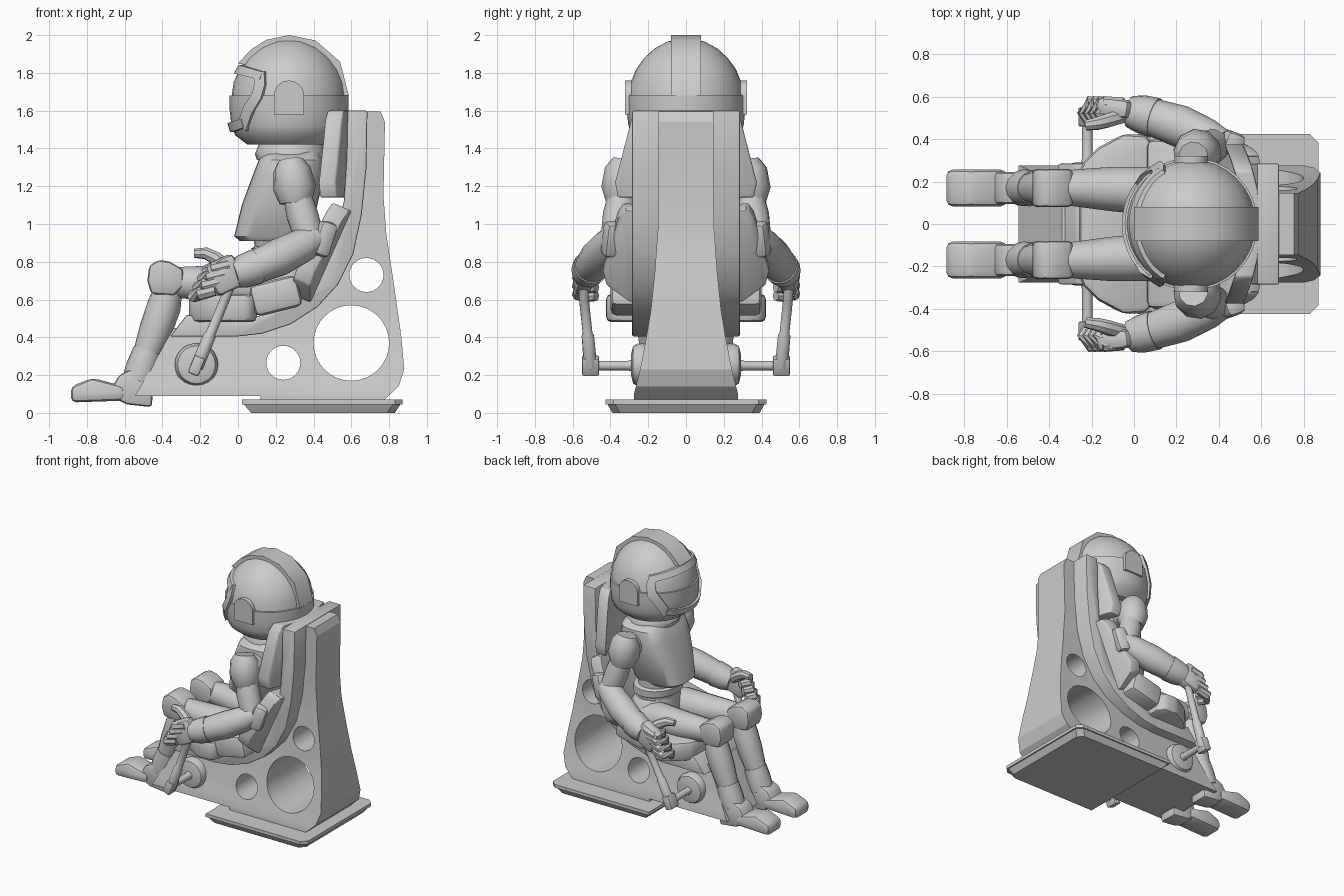
import bpy, bmesh, math
from mathutils import Vector, Matrix

mat = bpy.data.materials.new("light grey")
mat.diffuse_color = (0.6, 0.6, 0.6, 1)


def shade(ob, angle):
    bpy.ops.object.select_all(action='DESELECT')
    ob.select_set(True)
    bpy.context.view_layer.objects.active = ob
    bpy.ops.object.shade_smooth_by_angle(angle=math.radians(angle))


def finish(name, bm, bevel=0.0, angle=35):
    bmesh.ops.recalc_face_normals(bm, faces=bm.faces)
    if bevel:
        edges = [e for e in bm.edges if e.calc_face_angle(0) > 0.5]
        bmesh.ops.bevel(bm, geom=edges, offset=bevel, segments=2, profile=0.5, affect='EDGES', clamp_overlap=True)
    me = bpy.data.meshes.new(name)
    bm.to_mesh(me)
    bm.free()
    me.materials.append(mat)
    ob = bpy.data.objects.new(name, me)
    bpy.context.collection.objects.link(ob)
    shade(ob, angle)
    return ob


def loft(name, rings):
    bm = bmesh.new()
    vs = [[bm.verts.new(p) for p in r] for r in rings]
    n = len(rings[0])
    for a, b in zip(vs, vs[1:]):
        for i in range(n):
            bm.faces.new((a[i], a[(i + 1) % n], b[(i + 1) % n], b[i]))
    bm.faces.new(vs[0])
    bm.faces.new(vs[-1])
    return finish(name, bm)


def limb(name, pts, sides=14):
    """Tube through (x, y, z, radius) points."""
    rings = []
    for i, p in enumerate(pts):
        a, b = Vector(pts[max(i - 1, 0)][:3]), Vector(pts[min(i + 1, len(pts) - 1)][:3])
        d = (b - a).normalized()
        u = d.cross(Vector((0, 0, 1)) if abs(d.y) > 0.8 else Vector((0.13, 1, 0.21))).normalized()
        v = d.cross(u)
        rings.append([Vector(p[:3]) + p[3] * (u * math.cos(t) + v * math.sin(t))
                      for t in (2 * math.pi * k / sides for k in range(sides))])
    return loft(name, rings)


def stack(name, levels, sides=24, power=1.0):
    """Horizontal (super)ellipses (z, centre x, radius x, radius y)."""
    def f(c):
        return math.copysign(abs(c) ** power, c)
    return loft(name, [[(cx + rx * f(math.cos(t)), ry * f(math.sin(t)), z)
                        for t in (2 * math.pi * k / sides for k in range(sides))]
                       for z, cx, rx, ry in levels])


def prism(name, pts, lo, hi, axis='y', bevel=0.0, turn=None, cuts=(), width=None, curl=0):
    place = {'x': lambda p, t: (t, p[0], p[1]), 'y': lambda p, t: (p[0], t, p[1]),
             'z': lambda p, t: (p[0], p[1], t)}[axis]
    bm = bmesh.new()
    a = [bm.verts.new(place(p, lo)) for p in pts]
    b = [bm.verts.new(place(p, hi)) for p in pts]
    n = len(pts)
    for i in range(n):
        bm.faces.new((a[i], a[(i + 1) % n], b[(i + 1) % n], b[i]))
    bm.faces.new(a)
    bm.faces.new(b)
    slices = [((0, 0, z), (0, 0, 1)) for z in cuts]
    if curl:
        slices += [((0, y * 0.08, 0), (0, 1, 0)) for y in range(-4, 5)]
    for co, no in slices:
        bmesh.ops.bisect_plane(bm, geom=bm.verts[:] + bm.edges[:] + bm.faces[:], plane_co=co, plane_no=no)
    for v in bm.verts:
        if width:
            v.co.y *= width(v.co.z)
        v.co.x -= curl * v.co.y ** 2
    if turn:
        bm.transform(turn)
    return finish(name, bm, bevel)


def block(name, c, s, ry=0, bevel=0.02, rz=0):
    x, z = s[0] / 2, s[2] / 2
    m = Matrix.Translation(c) @ Matrix.Rotation(math.radians(rz), 4, 'Z') @ Matrix.Rotation(math.radians(ry), 4, 'Y')
    return prism(name, [(-x, -z), (x, -z), (x, z), (-x, z)], -s[1] / 2, s[1] / 2, 'y', bevel, m)


def sym(half):
    return half + [(-y, z) for y, z in reversed(half)]


# base plate with cut corners
def plate(x0, x1, h, c=0.04):
    return [(x0, -h), (x1 - c, -h), (x1, -h + c), (x1, h - c), (x1 - c, h), (x0, h)]


prism("base_plate", plate(0.02, 0.87, 0.425), 0.045, 0.07, 'z')
loft("base_foot", [[(x, y, 0.0) for x, y in plate(0.07, 0.83, 0.39)],
                   [(x, y, 0.045) for x, y in plate(0.03, 0.86, 0.415)]])

# chair spine, flaring towards the bottom, with through holes
front = [(0.58, 1.6), (0.575, 1.35), (0.56, 1.12), (0.515, 0.93), (0.44, 0.77), (0.35, 0.65),
         (0.23, 0.56), (0.1, 0.51), (0, 0.49), (-0.15, 0.5), (-0.27, 0.52)]
rear = [(-0.36, 0.405), (0.0, 0.405), (0.13, 0.42), (0.28, 0.47), (0.42, 0.56), (0.53, 0.68),
        (0.61, 0.84), (0.655, 1.05), (0.68, 1.3), (0.685, 1.6)]
WID = [(0.0, 0.28), (0.1, 0.275), (0.22, 0.245), (0.4, 0.21), (0.55, 0.185), (0.75, 0.165), (1.0, 0.147), (2, 0.145)]


def interp(table, z):
    for (z0, w0), (z1, w1) in zip(table, table[1:]):
        if z <= z1:
            return w0 + (w1 - w0) * (z - z0) / (z1 - z0)


spine = prism("chair_spine", [(-0.545, 0.09), (0.12, 0.09), (0.12, 0.065), (0.77, 0.065), (0.85, 0.14), (0.88, 0.23),
              (0.865, 0.4), (0.83, 0.65), (0.785, 0.95), (0.77, 1.15), (0.778, 1.54), (0.755, 1.595), (0.66, 1.595),
              (0.655, 1.3), (0.62, 0.95), (0.5, 0.69), (0.32, 0.54), (0.1, 0.45), (-0.34, 0.45)],
              -1, 1, cuts=[0.1, 0.15, 0.22, 0.3, 0.4, 0.47, 0.55, 0.65, 0.75, 0.87, 1.0],
              width=lambda z: interp(WID, z))
for x, z, r in [(0.6, 0.37, 0.2), (0.68, 0.73, 0.09), (0.24, 0.265, 0.09)]:
    cut = limb("hole_cutter", [(x, -0.5, z, r), (x, 0.5, z, r)], 32)
    cut.hide_render = True
    m = spine.modifiers.new("hole", 'BOOLEAN')
    m.object, m.solver = cut, 'EXACT'
    bpy.context.view_layer.objects.active = spine
    bpy.ops.object.modifier_apply(modifier="hole")
    bpy.data.objects.remove(cut)
shade(spine, 20)
prism("seat_rail", front + rear, -0.285, 0.285, bevel=0.008)

# cushions, with wings curling forward
prism("head_cushion", sym([(0.25, 1.6), (0.29, 1.55), (0.375, 1.22), (0.36, 1.14)]), 0.51, 0.6, 'x', 0.03, curl=0.6)
prism("back_cushion", sym([(0.33, 0.25), (0.36, 0.2), (0.44, -0.12), (0.42, -0.2), (0.3, -0.28)]), -0.02, 0.08, 'x', 0.03,
      Matrix.Translation((0.455, 0, 0.86)) @ Matrix.Rotation(math.radians(24), 4, 'Y'), curl=0.4)
seat = [(-0.26, 0.24), (-0.24, 0.29), (-0.17, 0.36), (-0.05, 0.425), (0.06, 0.42), (0.1, 0.36)]
prism("seat_cushion", seat + [(x, -y) for x, y in reversed(seat)], 0.48, 0.63, 'z', 0.03)
block("rear_seat_cushion", (0.2, 0, 0.62), (0.26, 0.8, 0.17), -14, 0.035)

# torso
stack("pelvis", [(0.56, 0.25, 0.12, 0.17), (0.62, 0.25, 0.17, 0.23), (0.74, 0.25, 0.16, 0.22), (0.79, 0.24, 0.14, 0.18)])
stack("waist", [(0.76, 0.24, 0.14, 0.17), (0.86, 0.23, 0.14, 0.165), (0.95, 0.22, 0.14, 0.165)])
stack("belt", [(0.81, 0.24, 0.15, 0.18), (0.82, 0.24, 0.165, 0.195), (0.87, 0.235, 0.165, 0.195), (0.88, 0.235, 0.15, 0.18)])
stack("chest", [(0.91, 0.19, 0.18, 0.15), (0.935, 0.18, 0.2, 0.17), (1.1, 0.22, 0.2, 0.21), (1.25, 0.265, 0.19, 0.25),
                (1.34, 0.28, 0.17, 0.24), (1.38, 0.29, 0.15, 0.18)], 28, 0.65)
stack("collar", [(1.34, 0.28, 0.18, 0.2), (1.37, 0.28, 0.19, 0.2), (1.41, 0.28, 0.175, 0.18), (1.46, 0.28, 0.15, 0.15)])

# helmet
PROF = [(1.42, 0.22), (1.47, 0.285), (1.52, 0.305), (1.6, 0.314), (1.68, 0.314), (1.681, 0.303), (1.75, 0.293),
        (1.82, 0.264), (1.88, 0.22), (1.93, 0.165), (1.965, 0.1), (1.982, 0.03)]
stack("helmet", [(z, 0.27, r, r) for z, r in PROF], 32)
prism("helmet_crest", [(0.0, 1.85), (0.07, 1.925), (0.15, 1.975), (0.27, 2.0), (0.41, 1.972), (0.54, 1.86),
                       (0.587, 1.68), (0.5, 1.68), (0.27, 1.8)], -0.08, 0.08)


def band(name, path, half, off=0.02):
    """Raised bar over the helmet following (angle, height) points."""
    rings = []
    for i, (a, z) in enumerate(path):
        a0, z0 = path[max(i - 1, 0)]
        a1, z1 = path[min(i + 1, len(path) - 1)]
        d = Vector(((a1 - a0) * 0.0054, z1 - z0)).normalized() * half
        ring = []
        for s, o in ((-1, -0.03), (-1, off), (1, off), (1, -0.03)):
            t, zz = math.radians(a - s * d.y / 0.0054), z + s * d.x
            r = interp(PROF, zz) + o
            ring.append((0.27 - r * math.cos(t), r * math.sin(t), zz))
        rings.append(ring)
    loft(name, rings)


# visor frame
band("visor_top", [(a, 1.82 - 0.00001 * a * a) for a in range(-60, 61, 8)], 0.022)
band("visor_bottom", [(a, 1.51 + 0.000015 * a * a) for a in range(-40, 41, 8)], 0.024)
arch = [(0.27 + 0.08 * math.cos(k * math.pi / 8), 1.68 + 0.08 * math.sin(k * math.pi / 8)) for k in range(9)]
for s in (1, -1):
    band("visor_side", [(s * a, z) for a, z in ((57, 1.8), (60, 1.74), (58, 1.68), (48, 1.6), (38, 1.51))], 0.032)
    prism("ear_arch", arch + [(0.19, 1.58), (0.35, 1.58)], *sorted((s * 0.27, s * 0.322)))

    # legs
    limb("thigh", [(0.26, s * 0.14, 0.66, 0.1), (0.12, s * 0.155, 0.67, 0.115), (-0.1, s * 0.165, 0.675, 0.105),
                   (-0.27, s * 0.17, 0.69, 0.088), (-0.38, s * 0.17, 0.69, 0.075)])
    prism("knee_pad", [(-0.48, 0.7), (-0.46, 0.63), (-0.34, 0.62), (-0.29, 0.67), (-0.29, 0.76), (-0.36, 0.8),
                       (-0.42, 0.81), (-0.47, 0.78)], s * 0.17 - 0.09, s * 0.17 + 0.09, bevel=0.02)
    limb("shin", [(-0.37, s * 0.17, 0.65, 0.075), (-0.39, s * 0.17, 0.57, 0.09), (-0.435, s * 0.17, 0.44, 0.088),
                  (-0.485, s * 0.17, 0.31, 0.072), (-0.52, s * 0.17, 0.2, 0.07)])
    limb("boot_cuff", [(-0.475, s * 0.17, 0.33, 0.08), (-0.505, s * 0.17, 0.24, 0.088), (-0.53, s * 0.17, 0.17, 0.085)])
    prism("boot_heel", [(-0.455, 0.03), (-0.59, 0.045), (-0.66, 0.08), (-0.67, 0.13), (-0.63, 0.2), (-0.57, 0.23),
                        (-0.45, 0.2)], s * 0.17 - 0.075, s * 0.17 + 0.075, bevel=0.02)
    prism("boot_toe", [(-0.6, 0.065), (-0.885, 0.055), (-0.885, 0.14), (-0.77, 0.185), (-0.6, 0.14)],
          s * 0.17 - 0.087, s * 0.17 + 0.087, bevel=0.03)

    # arms
    limb("shoulder", [(0.3, s * 0.2, 1.24, 0.08), (0.3, s * 0.28, 1.23, 0.1), (0.3, s * 0.36, 1.2, 0.08)])
    limb("shoulder_pad", [(0.28, s * 0.32, 1.335, 0.07), (0.285, s * 0.33, 1.29, 0.1), (0.3, s * 0.335, 1.19, 0.115),
                          (0.305, s * 0.34, 1.11, 0.085)], 10)
    limb("upper_arm", [(0.31, s * 0.335, 1.16, 0.075), (0.34, s * 0.355, 1.05, 0.085), (0.375, s * 0.37, 0.94, 0.08)])
    limb("forearm", [(0.42, s * 0.375, 0.93, 0.07), (0.35, s * 0.405, 0.89, 0.09), (0.22, s * 0.46, 0.825, 0.1),
                     (0.1, s * 0.5, 0.775, 0.09), (0.02, s * 0.525, 0.745, 0.07)])
    limb("glove_cuff", [(0.1, s * 0.5, 0.775, 0.096), (0.03, s * 0.52, 0.75, 0.09), (-0.02, s * 0.53, 0.735, 0.075)])
    block("elbow_pad", (0.45, s * 0.385, 0.92), (0.1, 0.11, 0.19), 18, 0.03, s * -20)

    # gripping hand
    block("palm", (-0.07, s * 0.545, 0.73), (0.17, 0.09, 0.18), -25, 0.03, s * -8)
    for i in range(4):
        x, z = -0.025 * i, 0.785 - 0.045 * i
        limb("finger", [(x - 0.05, s * 0.565, z, 0.032), (x - 0.13, s * 0.57, z - 0.02, 0.036),
                        (x - 0.16, s * 0.525, z - 0.03, 0.034), (x - 0.13, s * 0.475, z - 0.03, 0.028)], 8)
    limb("thumb", [(-0.05, s * 0.51, 0.77, 0.035), (-0.12, s * 0.49, 0.82, 0.036), (-0.17, s * 0.475, 0.845, 0.032),
                   (-0.23, s * 0.465, 0.845, 0.025)], 8)

    # control lever with axle and hub
    limb("hub", [(-0.22, s * 0.1, 0.25, 0.1), (-0.22, s * 0.25, 0.255, 0.115), (-0.22, s * 0.28, 0.255, 0.1),
                 (-0.22, s * 0.29, 0.255, 0.06)], 20)
    limb("axle", [(-0.22, s * 0.27, 0.25, 0.035), (-0.22, s * 0.31, 0.25, 0.025), (-0.22, s * 0.47, 0.25, 0.025)], 12)
    block("lever_joint", (-0.22, s * 0.505, 0.25), (0.06, 0.09, 0.1), 22, 0.01)
    limb("lever", [(-0.22, s * 0.505, 0.24, 0.035), (-0.15, s * 0.52, 0.41, 0.033), (-0.145, s * 0.521, 0.42, 0.026),
                   (-0.07, s * 0.54, 0.6, 0.026), (-0.04, s * 0.545, 0.68, 0.026)], 12)
